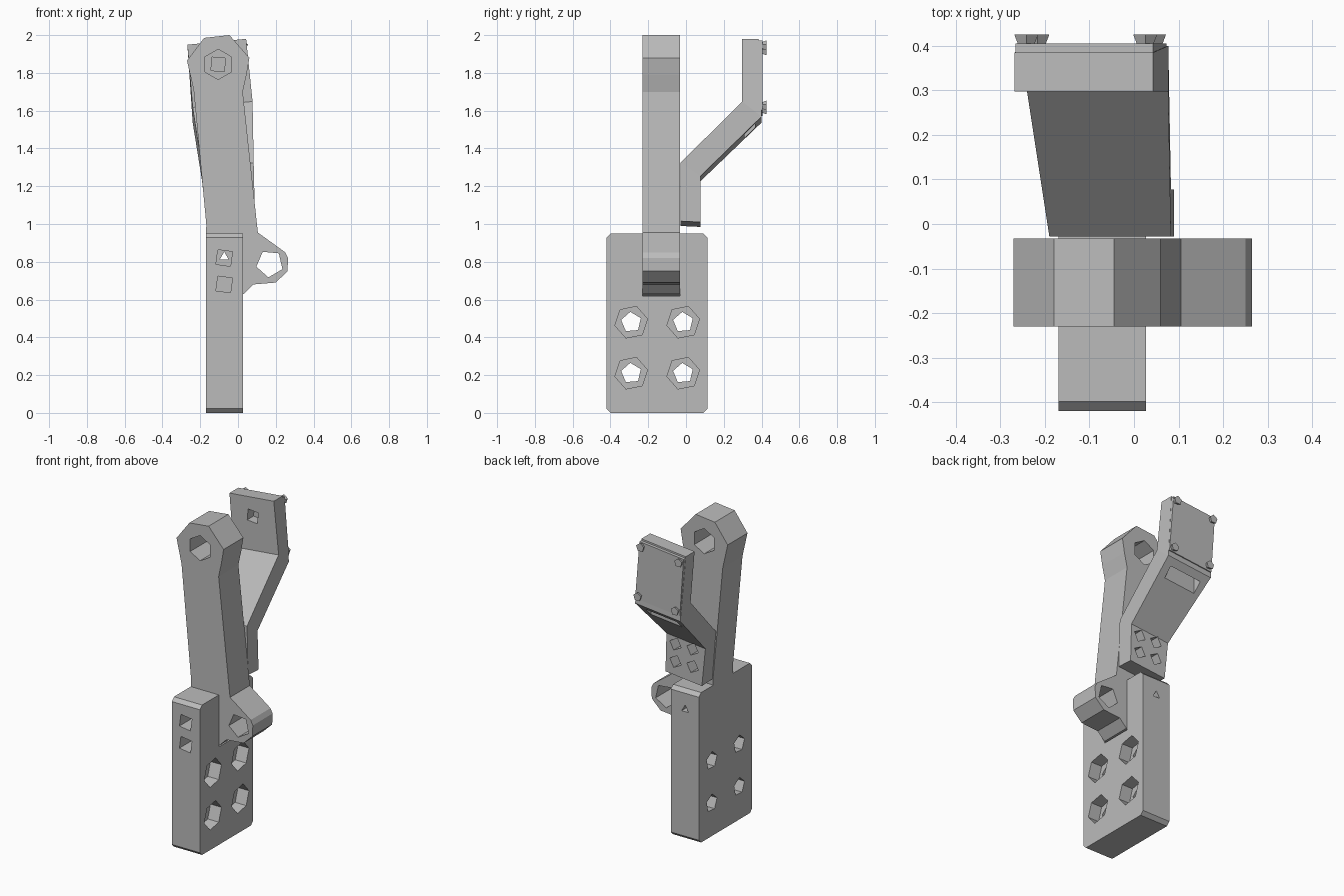
import bpy, bmesh, math
from mathutils import Vector

cube = bpy.data.objects.get("Cube")
if cube:
    bpy.data.objects.remove(cube, do_unlink=True)

grey = bpy.data.materials.new("plain grey")
grey.use_nodes = True
grey.diffuse_color = (0.5, 0.5, 0.5, 1)
grey.node_tree.nodes["Principled BSDF"].inputs["Base Color"].default_value = (0.5, 0.5, 0.5, 1)


def finish(name, bm):
    bmesh.ops.recalc_face_normals(bm, faces=bm.faces)
    mesh = bpy.data.meshes.new(name)
    bm.to_mesh(mesh)
    bm.free()
    mesh.materials.append(grey)
    obj = bpy.data.objects.new(name, mesh)
    bpy.context.collection.objects.link(obj)
    return obj


def loft(name, rings):
    """Join equal-sized rings of points into a closed solid."""
    bm = bmesh.new()
    loops = [[bm.verts.new(p) for p in ring] for ring in rings]
    for a, b in zip(loops, loops[1:]):
        for i in range(len(a)):
            j = (i + 1) % len(a)
            bm.faces.new((a[i], a[j], b[j], b[i]))
    bm.faces.new(loops[0])
    bm.faces.new(loops[-1])
    return finish(name, bm)


def rod(name, start, end, r1, r2, sides, turn=0.0):
    """Faceted rod or cone along x or y between two points."""
    a, b = Vector(start), Vector(end)
    u = Vector((0, 1, 0)) if abs(b.x - a.x) > 1e-6 else Vector((1, 0, 0))
    w = Vector((0, 0, 1))
    rings = []
    for c, r in ((a, r1), (b, r2)):
        angles = [turn + math.tau * i / sides for i in range(sides)]
        rings.append([c + r * (u * math.cos(t) + w * math.sin(t)) for t in angles])
    return loft(name, rings)


def box(name, x, y, z):
    return loft(name, [[(x[0], v, h), (x[1], v, h), (x[1], v, k), (x[0], v, k)]
                       for v, h, k in ((y[0], *z), (y[1], *z))])


def cut(target, cutter):
    mod = target.modifiers.new("cut", 'BOOLEAN')
    mod.operation = 'DIFFERENCE'
    mod.solver = 'EXACT'
    mod.object = cutter
    bpy.context.view_layer.objects.active = target
    bpy.ops.object.modifier_apply(modifier=mod.name)
    bpy.data.objects.remove(cutter, do_unlink=True)


# Mounting block with chamfered corners
X0, X1, Y0, Y1, H, C = -0.17, 0.027, -0.42, 0.113, 0.95, 0.022
outline = [(Y0 + C, 0), (Y1 - C, 0), (Y1, C), (Y1, H - C),
           (Y1 - C, H), (Y0 + C, H), (Y0, H - C), (Y0, C)]
block = loft("mounting_block", [[(x, y, z) for y, z in outline] for x in (X0, X1)])

# Slot that holds the lever
cut(block, box("slot_cutter", (-0.3, 0.2), (-0.23, -0.032), (0.62, 1.1)))

# Bolt holes with nut pockets on one side
for y in (-0.29, -0.015):
    for z in (0.21, 0.48):
        cut(block, rod("bolt_cutter", (-0.3, y, z), (0.2, y, z), 0.055, 0.055, 5, 0.4))
        cut(block, rod("pocket_cutter", (-0.05, y, z), (0.2, y, z), 0.088, 0.088, 6, 0.2))

# Lever with round head and side lug
lever_outline = [(-0.17, 0.62), (0.03, 0.63), (0.08, 0.68), (0.2, 0.69), (0.262, 0.75),
                 (0.265, 0.82), (0.25, 0.85), (0.105, 0.955), (0.025, 1.7), (0.045, 1.79),
                 (0.06, 1.88), (-0.045, 2.0), (-0.18, 1.985), (-0.27, 1.865),
                 (-0.235, 1.71), (-0.168, 1.0)]
lever = loft("lever_arm", [[(x, y, z) for x, z in lever_outline] for y in (-0.23, -0.032)])
cut(lever, rod("head_cutter", (-0.105, -0.4, 1.845), (-0.105, 0.1, 1.845), 0.08, 0.08, 6, math.pi / 6))
cut(lever, rod("lug_cutter", (0.168, -0.4, 0.79), (0.168, 0.1, 0.79), 0.073, 0.073, 5, 0.85))

# Cross screw holes from the narrow front face
for z in (0.82, 0.68):
    cut(block, rod("front_hole_cutter", (-0.073, -0.6, z), (-0.073, -0.1, z), 0.055, 0.055, 4, 0.65))
for part in (block, lever):
    cut(part, rod("rear_hole_cutter", (-0.073, -0.3, 0.825), (-0.073, 0.3, 0.825), 0.028, 0.028, 3, math.pi / 2))


# Cranked bracket: each station is left x, right x, front (y, z), back (y, z)
def tilt(x, y, z):
    return (x, y, z + 0.1 * (x - 0.04))


stations = [(-0.165, 0.09, (-0.028, 1.01), (0.077, 1.005)),
            (-0.19, 0.083, (-0.028, 1.32), (0.077, 1.25)),
            (-0.24, 0.077, (0.297, 1.645), (0.4, 1.565)),
            (-0.268, 0.043, (0.297, 1.98), (0.385, 1.98))]
bracket = loft("cranked_bracket", [[tilt(l, *f), tilt(r, *f), tilt(r, *b), tilt(l, *b)]
                                   for l, r, f, b in stations])

# Four mounting holes in the foot, a sensing hole and a cable slot
for x in (-0.1, 0.02):
    for z in (1.09, 1.2):
        cut(bracket, rod("foot_cutter", (x, -0.2, z), (x, 0.2, z), 0.042, 0.042, 4, 0.3))
cut(bracket, rod("sensor_cutter", (-0.105, 0.2, 1.845), (-0.105, 0.36, 1.845), 0.05, 0.05, 4, 0.7))
cut(bracket, box("cable_cutter", (-0.19, 0.03), (0.31, 0.365), (1.4, 1.58)))

# Back cover with corner screws
cover = [(-0.24, 1.6), (0.073, 1.6), (0.043, 1.97), (-0.266, 1.97)]
loft("back_cover", [[tilt(x, y, z) for x, z in cover] for y in (0.375, 0.405)])
for x, z in ((-0.217, 1.63), (0.045, 1.625), (0.025, 1.945), (-0.242, 1.945)):
    c = tilt(x, 0.4, z)
    rod("cover_screw", c, (c[0], 0.425, c[2]), 0.018, 0.028, 5, 0.3)
